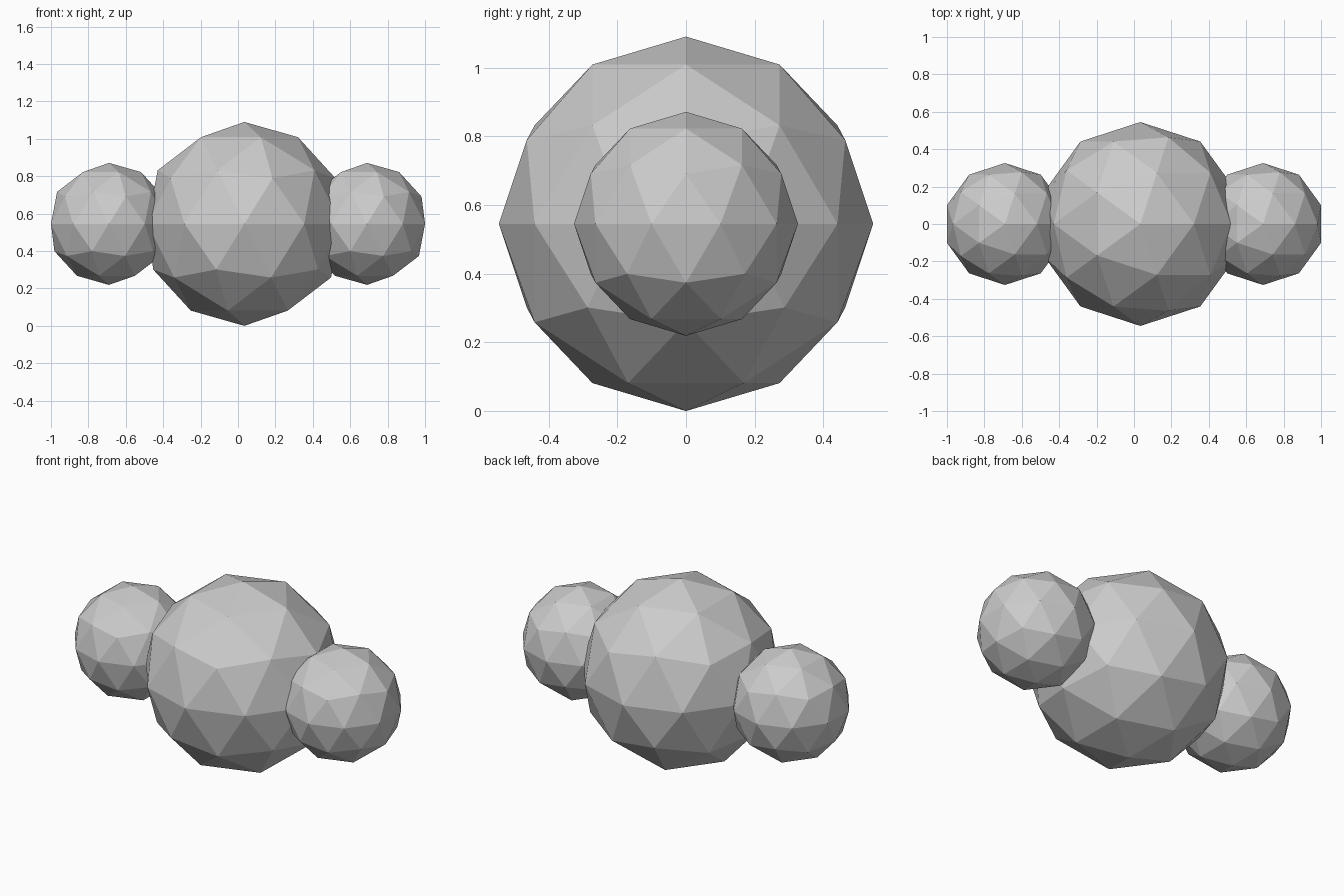
import bpy

if "Cube" in bpy.data.objects:
    bpy.data.objects.remove(bpy.data.objects["Cube"])


def ball(name, x, radius):
    # faceted ball, all centred at the same height
    bpy.ops.mesh.primitive_ico_sphere_add(subdivisions=2, radius=radius, location=(x, 0, 0.545))
    bpy.context.object.name = name


# large central ball
ball("centre_ball", 0.034, 0.545)

# smaller ball on each side
for side, x in (("left", -0.69), ("right", 0.69)):
    ball(side + "_ball", x, 0.326)
